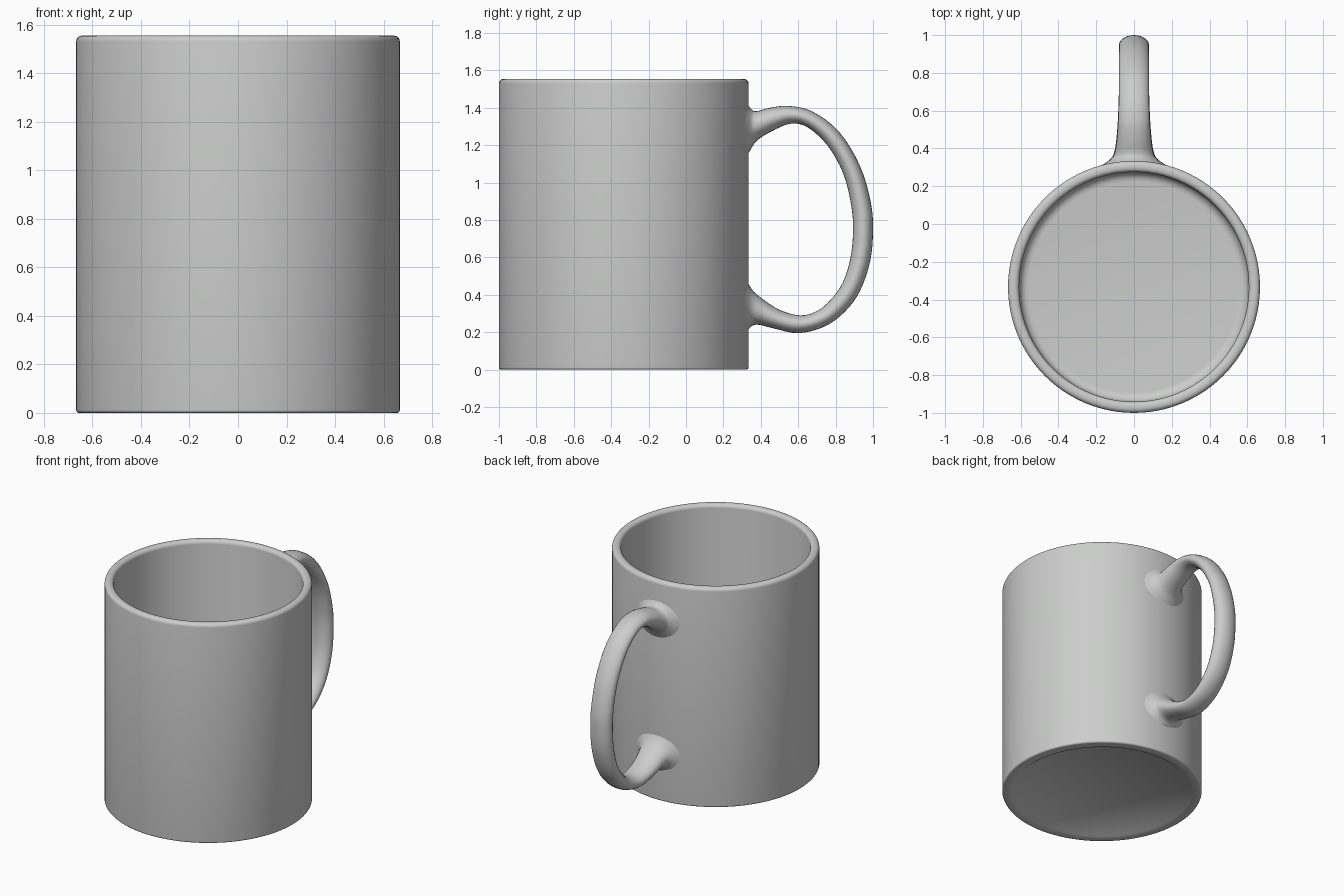
import bpy, bmesh, math
from mathutils import Vector

cube = bpy.data.objects.get("Cube")
if cube:
    bpy.data.objects.remove(cube, do_unlink=True)

glaze = bpy.data.materials.new("grey_glaze")
glaze.use_nodes = True
COLOUR = (0.6, 0.61, 0.6, 1)
glaze.diffuse_color = COLOUR
glaze.node_tree.nodes["Principled BSDF"].inputs["Base Color"].default_value = COLOUR

CENTRE_Y, RADIUS, INNER, HEIGHT = -0.333, 0.667, 0.608, 1.555


def finish(name, bm, angle):
    bmesh.ops.recalc_face_normals(bm, faces=bm.faces)
    mesh = bpy.data.meshes.new(name)
    bm.to_mesh(mesh)
    bm.free()
    mesh.materials.append(glaze)
    obj = bpy.data.objects.new(name, mesh)
    bpy.context.collection.objects.link(obj)
    bpy.ops.object.select_all(action="DESELECT")
    obj.select_set(True)
    bpy.context.view_layer.objects.active = obj
    bpy.ops.object.shade_smooth_by_angle(angle=math.radians(angle))
    return obj


def bridge(bm, a, b):
    n = len(a)
    for i in range(n):
        bm.faces.new((a[i], a[(i + 1) % n], b[(i + 1) % n], b[i]))


def arc(r, z, radius, start, end, steps=5):
    """Quarter-round points in the (radius, height) profile plane."""
    angles = [math.radians(start + (end - start) * i / steps) for i in range(steps + 1)]
    return [(r + radius * math.cos(a), z + radius * math.sin(a)) for a in angles]


# Body: one lathed wall from the recessed underside, over the rim, to the floor
profile = [(0.585, 0.012), (0.6, 0.0)]
profile += arc(RADIUS - 0.012, 0.012, 0.012, -90, 0)
profile += arc(RADIUS - 0.025, HEIGHT - 0.025, 0.025, 0, 90)
profile += arc(INNER + 0.025, HEIGHT - 0.025, 0.025, 90, 180)
profile += arc(INNER - 0.05, 0.12, 0.05, 0, -90)

SIDES = 96
bm = bmesh.new()
rings = []
for r, z in profile:
    ring = []
    for i in range(SIDES):
        a = math.tau * i / SIDES
        ring.append(bm.verts.new((r * math.cos(a), CENTRE_Y + r * math.sin(a), z)))
    rings.append(ring)
for a, b in zip(rings, rings[1:]):
    bridge(bm, a, b)
bm.faces.new(rings[0])
bm.faces.new(rings[-1])
finish("mug_body", bm, 50)

# Handle: outer edge (y, z), inner edge (y, z) and half width at each station
stations = [
    (0.30, 1.47, 0.30, 1.10, 0.19),
    (0.342, 1.40, 0.342, 1.17, 0.125),
    (0.375, 1.382, 0.38, 1.225, 0.102),
    (0.45, 1.40, 0.46, 1.275, 0.09),
    (0.55, 1.41, 0.56, 1.315, 0.083),
    (0.68, 1.378, 0.65, 1.295, 0.08),
    (0.82, 1.27, 0.755, 1.20, 0.08),
    (0.93, 1.09, 0.84, 1.05, 0.08),
    (0.987, 0.90, 0.883, 0.88, 0.08),
    (1.0, 0.75, 0.893, 0.74, 0.08),
    (0.985, 0.58, 0.878, 0.59, 0.08),
    (0.93, 0.42, 0.835, 0.46, 0.08),
    (0.85, 0.31, 0.77, 0.37, 0.08),
    (0.74, 0.23, 0.70, 0.313, 0.08),
    (0.60, 0.195, 0.61, 0.29, 0.083),
    (0.47, 0.22, 0.50, 0.32, 0.09),
    (0.385, 0.24, 0.40, 0.385, 0.102),
    (0.342, 0.225, 0.345, 0.44, 0.125),
    (0.30, 0.16, 0.30, 0.53, 0.19),
]
keys = [Vector(s) for s in stations]


def spline(i, t):
    """Smooth curve through the stations."""
    p0, p1 = keys[max(i - 1, 0)], keys[i]
    p2, p3 = keys[i + 1], keys[min(i + 2, len(keys) - 1)]
    return 0.5 * (2 * p1 + (p2 - p0) * t + (2 * p0 - 5 * p1 + 4 * p2 - p3) * t ** 2
                  + (3 * p1 - p0 - 3 * p2 + p3) * t ** 3)


STEPS, ROUND = 4, 24
samples = [spline(i, s / STEPS) for i in range(len(keys) - 1) for s in range(STEPS)]
samples.append(keys[-1])

bm = bmesh.new()
rings = []
for oy, oz, iy, iz, width in samples:
    ring = []
    for k in range(ROUND):
        a = math.tau * k / ROUND
        blend = 0.5 + 0.5 * math.cos(a)
        ring.append(bm.verts.new((width * math.sin(a),
                                  iy + (oy - iy) * blend, iz + (oz - iz) * blend)))
    rings.append(ring)
for a, b in zip(rings, rings[1:]):
    bridge(bm, a, b)
bm.faces.new(rings[0])
bm.faces.new(rings[-1])
finish("handle", bm, 60)
